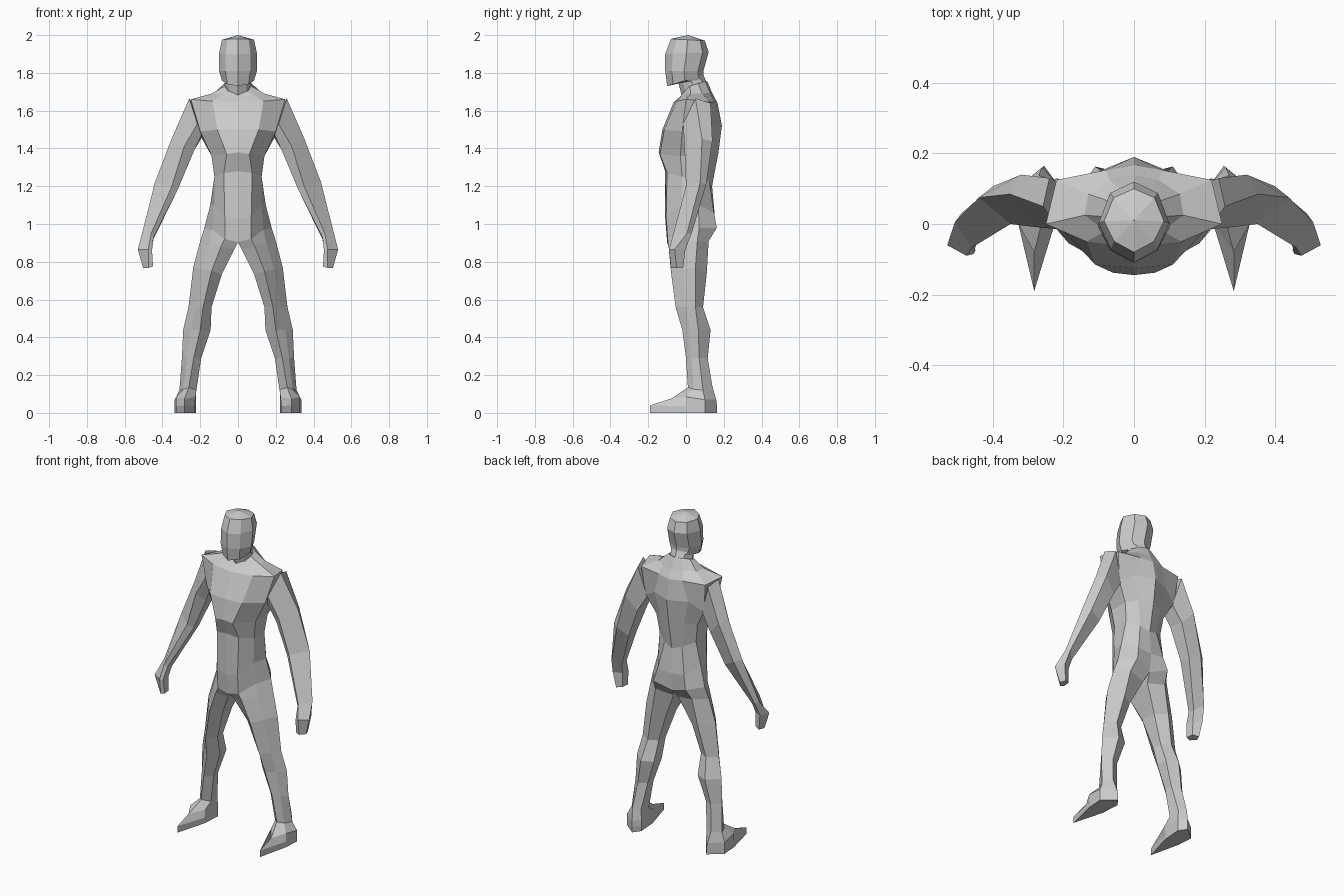
import bpy, bmesh

grey = bpy.data.materials.new("plain_grey")
grey.diffuse_color = (0.6, 0.6, 0.6, 1)


def loft(bm, rings, closed, cap_start=False, cap_end=False):
    """Bridge rings of points, on the given side and its mirror."""
    for s in (1, -1):
        rows = [[bm.verts.new((s * x, y, z)) for x, y, z in r] for r in rings]
        n = len(rows[0])
        for a, b in zip(rows, rows[1:]):
            for i in range(n if closed else n - 1):
                j = (i + 1) % n
                bm.faces.new((a[i], a[j], b[j], b[i]))
        if cap_start:
            bm.faces.new(rows[0])
        if cap_end:
            bm.faces.new(rows[-1])


def finish(name, bm):
    bmesh.ops.remove_doubles(bm, verts=bm.verts, dist=0.0005)
    bmesh.ops.recalc_face_normals(bm, faces=bm.faces)
    me = bpy.data.meshes.new(name)
    bm.to_mesh(me)
    bm.free()
    me.materials.append(grey)
    ob = bpy.data.objects.new(name, me)
    bpy.context.collection.objects.link(ob)


# Torso: half rings from front centre round to back centre, neck to hips
hips = [(0, -.1, .905), (.07, -.097, .92), (.135, -.02, .97),
        (.178, .07, .98), (.11, .163, .98), (0, .135, .94)]
torso = [
    [(0, -.02, 1.685), (.05, -.01, 1.7), (.072, .02, 1.73), (.072, .065, 1.745), (.04, .1, 1.755), (0, .113, 1.755)],
    [(0, -.03, 1.675), (.08, -.02, 1.685), (.14, .025, 1.69), (.13, .085, 1.69), (.07, .125, 1.695), (0, .14, 1.69)],
    [(0, -.065, 1.645), (.135, -.05, 1.65), (.25, 0, 1.66), (.22, .125, 1.645), (.08, .153, 1.645), (0, .167, 1.64)],
    [(0, -.125, 1.5), (.11, -.115, 1.5), (.2, -.02, 1.49), (.2, .11, 1.47), (.115, .143, 1.52), (0, .19, 1.52)],
    [(0, -.145, 1.38), (.06, -.138, 1.37), (.14, -.03, 1.36), (.14, .09, 1.36), (.08, .135, 1.38), (0, .172, 1.38)],
    [(0, -.11, 1.28), (.075, -.1, 1.27), (.125, -.02, 1.25), (.125, .08, 1.25), (.06, .125, 1.22), (0, .138, 1.2)],
    [(0, -.11, 1.03), (.07, -.105, 1.04), (.125, -.025, 1.1), (.147, .065, 1.1), (.09, .148, 1.06), (0, .152, 1.05)],
    hips]

# Legs: inner front, front, outer front, outer back, back, inner back
leg = [
    hips,
    [(.018, -.07, .87), (.09, -.092, .88), (.15, -.025, .9), (.2, .06, .91), (.125, .12, .91), (.015, .1, .89)],
    [(.085, -.03, .735), (.14, -.08, .75), (.19, -.02, .76), (.237, .05, .77), (.16, .11, .74), (.09, .07, .73)],
    [(.14, 0, .56), (.185, -.055, .56), (.225, 0, .56), (.262, .05, .56), (.2, .09, .56), (.145, .06, .56)],
    [(.145, .03, .44), (.2, -.02, .44), (.25, .02, .44), (.29, .065, .44), (.22, .13, .44), (.15, .1, .44)],
    [(.195, .04, .29), (.235, 0, .29), (.27, .03, .29), (.297, .07, .29), (.25, .115, .29), (.2, .09, .29)],
    [(.22, .05, .12), (.26, .01, .135), (.29, .04, .125), (.31, .09, .12), (.27, .14, .14), (.225, .12, .13)]]
# Feet: ankle, upper and sole, with a pointed toe
foot = [
    leg[-1],
    [(.225, 0, .085), (.283, -.08, .075), (.328, 0, .085), (.335, .1, .07), (.26, .16, .07), (.222, .12, .07)],
    [(.23, 0, .035), (.283, -.19, .04), (.328, 0, .035), (.335, .1, .035), (.255, .165, .035), (.222, .12, .035)],
    [(.23, 0, 0), (.283, -.19, 0), (.328, 0, 0), (.335, .1, 0), (.255, .165, 0), (.222, .12, 0)]]

bm = bmesh.new()
loft(bm, torso, False, cap_start=True)
loft(bm, leg, True)
loft(bm, foot, True, cap_end=True)
finish("torso_and_legs", bm)

# Arms: outer, front, inner front, inner back, back; shoulder to fingertips
arm = [
    [(.258, .05, 1.665), (.215, -.015, 1.53), (.19, .01, 1.48), (.19, .11, 1.46), (.24, .13, 1.64)],
    [(.352, .085, 1.45), (.285, -.008, 1.41), (.24, .03, 1.37), (.25, .12, 1.36), (.32, .14, 1.44)],
    [(.44, .075, 1.22), (.35, 0, 1.2), (.32, .025, 1.18), (.33, .09, 1.17), (.40, .107, 1.21)],
    [(.508, .005, .95), (.46, -.067, .95), (.447, -.055, .93), (.447, -.01, .92), (.49, .03, .95)],
    [(.53, -.06, .865), (.475, -.09, .865), (.455, -.085, .86), (.457, -.03, .86), (.505, -.003, .865)],
    [(.503, -.05, .768), (.475, -.08, .768), (.45, -.075, .775), (.455, -.03, .775), (.49, -.015, .768)]]
bm = bmesh.new()
loft(bm, arm, True, cap_start=True, cap_end=True)
finish("arms", bm)


# Head and neck: octagonal rings given by width, front, back and their heights
def half_octagon(w, yf, yb, zf, zb):
    pts = []
    for fx, t in ((0, 0), (.66, .17), (1, .49), (.68, .86), (0, 1)):
        pts.append((w * fx, yf + (yb - yf) * t, zf + (zb - zf) * t))
    return pts


head = [half_octagon(*r) for r in (
    (0.001, .009, .011, 2.0, 2.0),
    (.085, -.08, .10, 1.98, 1.97),
    (.1, -.11, .12, 1.9, 1.91),
    (.1, -.11, .092, 1.81, 1.81),
    (.085, -.1, .092, 1.73, 1.79),
    (.067, -.04, .1, 1.745, 1.77),
    (.07, -.02, .115, 1.67, 1.74))]
bm = bmesh.new()
loft(bm, head, False)
finish("head_and_neck", bm)
